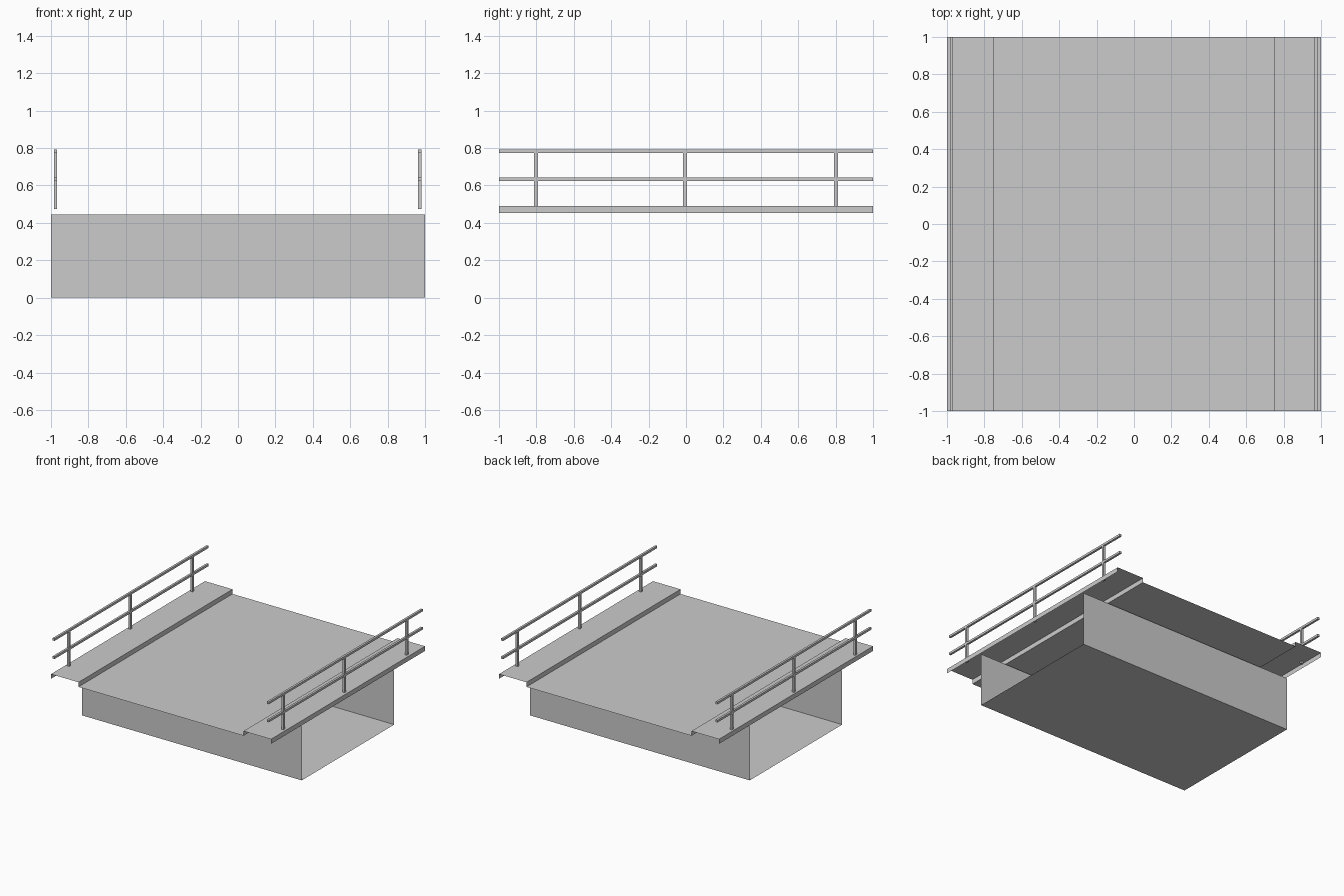
import bpy
import bmesh

if "Cube" in bpy.data.objects:
    bpy.data.objects.remove(bpy.data.objects["Cube"])


def sheet(name, profile, axis, half):
    """Open thin surface: sweep a 2D profile (horizontal, z) along x or y."""
    bm = bmesh.new()
    rows = []
    for h, z in profile:
        ends = [(h, s * half, z) if axis == 'y' else (s * half, h, z) for s in (-1, 1)]
        rows.append([bm.verts.new(p) for p in ends])
    for a, b in zip(rows, rows[1:]):
        bm.faces.new((a[0], b[0], b[1], a[1]))
    bmesh.ops.recalc_face_normals(bm, faces=bm.faces)
    return finish(name, bm)


def box(name, lo, hi):
    bm = bmesh.new()
    bmesh.ops.create_cube(bm, size=1)
    for v in bm.verts:
        v.co = [(l + h) / 2 + c * (h - l) for l, h, c in zip(lo, hi, v.co)]
    return finish(name, bm)


def finish(name, bm):
    mesh = bpy.data.meshes.new(name)
    bm.to_mesh(mesh)
    bm.free()
    ob = bpy.data.objects.new(name, mesh)
    bpy.context.collection.objects.link(ob)
    return ob


# Roadway with raised sidewalks and outer edge strips
LOW, HIGH = 0.453, 0.491
sheet("bridge_deck", [(-1, LOW), (-1, HIGH), (-0.75, HIGH), (-0.75, LOW),
                      (0.75, LOW), (0.75, HIGH), (1, HIGH), (1, LOW)], 'y', 1)

# Channel under the deck: two walls and a floor, open at the sides
sheet("channel", [(-0.6, 0.444), (-0.6, 0), (0.6, 0), (0.6, 0.444)], 'x', 1)

# Railings: two rails and three posts on each side
for side, x in (("left", -0.976), ("right", 0.971)):
    x0, x1 = x - 0.009, x + 0.009
    for level, z0, z1 in (("lower", 0.624, 0.642), ("upper", 0.773, 0.791)):
        box(f"{side}_{level}_rail", (x0, -1, z0), (x1, 1, z1))
    for i, y in enumerate((-0.802, -0.005, 0.802)):
        box(f"{side}_post_{i + 1}", (x0, y - 0.01, 0.474), (x1, y + 0.01, 0.78))
